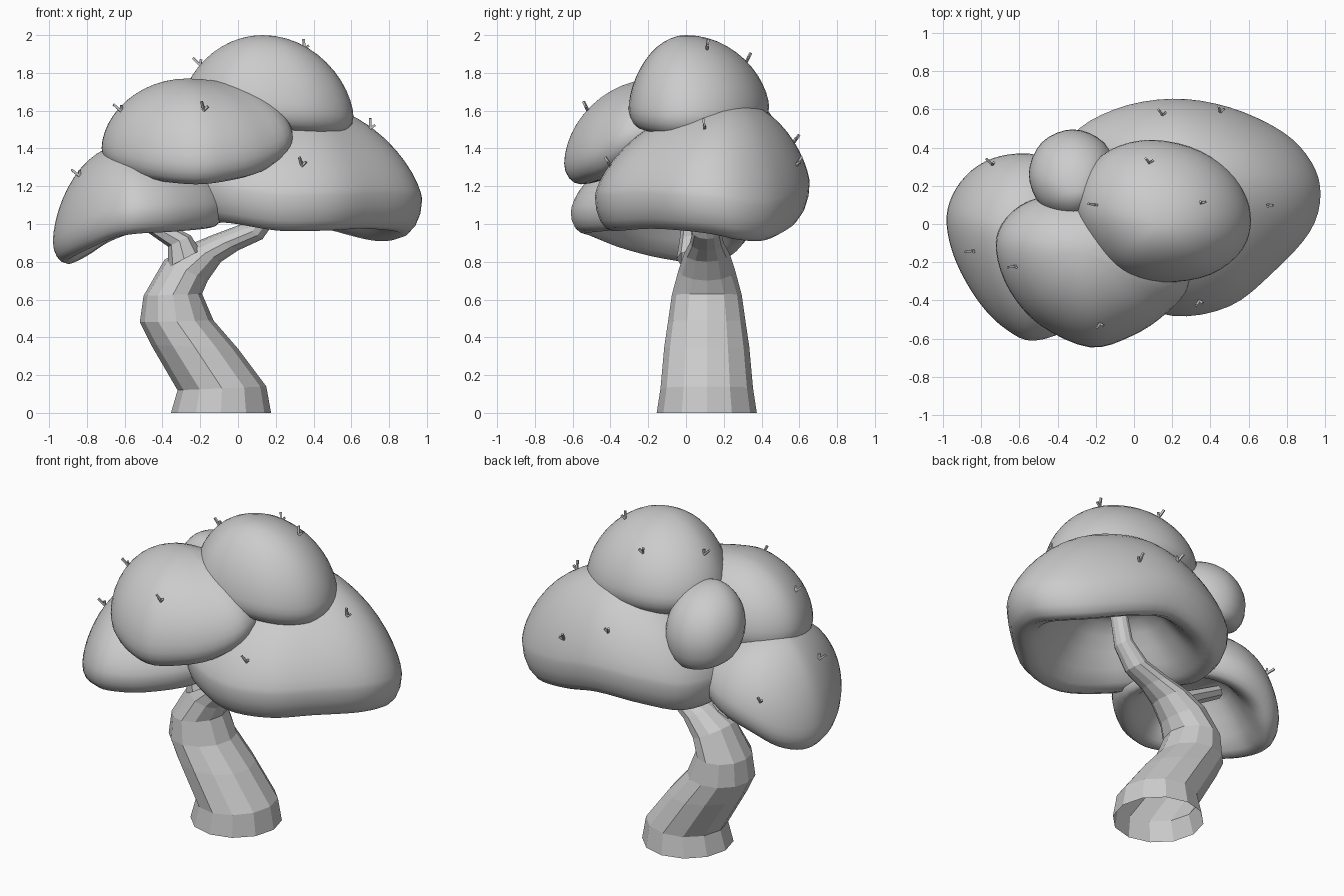
import bpy, bmesh, math
from mathutils import Vector
from mathutils.bvhtree import BVHTree

if "Cube" in bpy.data.objects:
    bpy.data.objects.remove(bpy.data.objects["Cube"])


def finish(bm, name, smooth):
    bmesh.ops.recalc_face_normals(bm, faces=bm.faces)
    me = bpy.data.meshes.new(name)
    bm.to_mesh(me)
    for p in me.polygons:
        p.use_smooth = smooth
    ob = bpy.data.objects.new(name, me)
    bpy.context.collection.objects.link(ob)
    return ob


def bridge(bm, rings):
    n = len(rings[0])
    for a, b in zip(rings, rings[1:]):
        for i in range(n):
            j = (i + 1) % n
            bm.faces.new((a[i], a[j], b[j], b[i]))


def closed_curve(pts, per):
    # Catmull-Rom loop through the rim points
    pts = [Vector(p) for p in pts]
    n, out = len(pts), []
    for i in range(n):
        a, b, c, d = (pts[(i + k) % n] for k in (-1, 0, 1, 2))
        for k in range(per):
            t = k / per
            out.append(0.5 * (2 * b + (c - a) * t + (2 * a - 5 * b + 4 * c - d) * t ** 2
                              + (3 * b - a - 3 * c + d) * t ** 3))
    return out


def blob(name, apex, under, rim, drop, power=1.0, lip=0.13):
    # cap: dome from apex to rim, rolled lip, then a (hollow) underside
    rim = closed_curve(rim, 4)
    apex, under = Vector(apex), Vector(under)
    bm = bmesh.new()
    rings = []
    for k in range(1, 13):
        f = k / 12 * math.pi / 2
        s, c = math.sin(f), max(0, math.cos(f)) ** power
        rings.append([bm.verts.new((apex.x + (p.x - apex.x) * s, apex.y + (p.y - apex.y) * s,
                                    p.z + (apex.z - p.z) * c)) for p in rim])
    low = [(1 - lip * (1 - math.cos(a)), math.sin(a), 0)
           for a in (math.radians(d) for d in (22, 45, 67, 90))]
    for k in range(1, 8):
        t = k / 8
        u = min(1, t * 1.4)
        low.append(((1 - lip) * (1 - t), 1, u * u * (3 - 2 * u)))
    for s, dn, mix in low:
        rings.append([bm.verts.new((under.x + (p.x - under.x) * s, under.y + (p.y - under.y) * s,
                                    (p.z - drop * dn) * (1 - mix) + under.z * mix)) for p in rim])
    bridge(bm, rings)
    top, bot = bm.verts.new(apex), bm.verts.new(under)
    n = len(rim)
    for i in range(n):
        j = (i + 1) % n
        bm.faces.new((top, rings[0][j], rings[0][i]))
        bm.faces.new((bot, rings[-1][i], rings[-1][j]))
    finish(bm, name, True)
    tree = BVHTree.FromBMesh(bm)
    bm.free()
    return tree


def limb(name, sections, y, sides):
    # each section: left edge x,z, right edge x,z, half depth
    bm = bmesh.new()
    rings = []
    for lx, lz, rx, rz, d in sections:
        mid, half = Vector(((lx + rx) / 2, y, (lz + rz) / 2)), Vector(((rx - lx) / 2, 0, (rz - lz) / 2))
        rings.append([bm.verts.new(mid + half * math.cos(a) + Vector((0, d * math.sin(a), 0)))
                      for a in (2 * math.pi * i / sides for i in range(sides))])
    bridge(bm, rings)
    bm.faces.new(rings[-1])
    finish(bm, name, False)
    bm.free()


# Trunk and the two branches
limb("trunk", [(-.355, 0, .175, 0, .265), (-.32, .12, .15, .14, .245), (-.46, .36, .0, .34, .225),
               (-.52, .48, -.13, .49, .205), (-.50, .62, -.19, .63, .185), (-.39, .81, -.16, .70, .15),
               (-.26, .89, -.09, .80, .12), (-.14, .94, .0, .86, .09), (.02, 1.0, .13, .92, .075),
               (.12, 1.1, .22, 1.05, .06), (.17, 1.32, .27, 1.32, .05)], .11, 12)
limb("left_branch", [(-.37, .77, -.2, .86, .08), (-.37, .88, -.25, .94, .065),
                     (-.47, .95, -.41, 1.02, .055), (-.62, 1.04, -.58, 1.11, .045)], .03, 8)

# Foliage masses
right = blob("foliage_right", (.3, .25, 1.65), (.25, .12, 1.3),
             [(.975, .15, 1.13), (.93, .32, 1.1), (.78, .48, 1.1), (.5, .61, 1.16), (.2, .655, 1.22),
              (-.1, .6, 1.2), (-.33, .45, 1.16), (-.4, .15, 1.16), (-.27, -.12, 1.19),
              (-.1, -.36, 1.19), (.2, -.48, 1.15), (.5, -.43, 1.15), (.73, -.25, 1.16),
              (.92, -.04, 1.15)], .185, 1.38, .16)
left = blob("foliage_left", (-.6, -.05, 1.42), (-.52, -.1, 1.18),
            [(-.98, 0, .91), (-.95, .15, .9), (-.85, .28, .94), (-.7, .355, 1.02), (-.5, .36, 1.08),
             (-.3, .25, 1.12), (-.13, .0, 1.11), (-.08, -.27, 1.09), (-.3, -.52, 1.07),
             (-.52, -.61, 1.06), (-.67, -.55, 1.04), (-.81, -.41, .99), (-.93, -.2, .94)], .11, 1.2, .15)
front = blob("foliage_front", (-.27, -.15, 1.77), (-.2, -.2, 1.27),
             [(-.72, -.15, 1.4), (-.65, -.35, 1.37), (-.49, -.53, 1.34), (-.23, -.645, 1.32),
              (-.01, -.585, 1.34), (.17, -.465, 1.38), (.29, -.3, 1.46), (.22, -.02, 1.5),
              (0, .13, 1.45), (-.3, .17, 1.42), (-.55, .12, 1.41), (-.69, 0, 1.4)], .11, 1.1, .2)
top = blob("foliage_top", (.13, 0, 2.0), (.15, .06, 1.5),
           [(.61, .05, 1.57), (.53, .24, 1.58), (.35, .38, 1.6), (.1, .44, 1.62), (-.12, .39, 1.62),
            (-.26, .25, 1.62), (-.3, .07, 1.62), (-.22, -.12, 1.62), (-.07, -.26, 1.62),
            (.15, -.305, 1.61), (.4, -.265, 1.59), (.57, -.13, 1.57)], .1, 1.2, .2)
ring = [2 * math.pi * k / 8 for k in range(8)]
blob("foliage_back", (-.3, .17, 1.73), (-.32, .25, 1.27),
     [(-.32 + .23 * math.cos(a), .26 + .235 * math.sin(a), 1.47 - .05 * math.sin(a)) for a in ring],
     .15, 1.0, .3)

# Little forked sprigs on the foliage
bm = bmesh.new()
for tree, spots in ((top, [(-.2, .1), (.35, .11), (.08, .32)]),
                    (front, [(-.62, -.22), (-.18, -.52)]),
                    (right, [(.34, -.4), (.7, .1), (.15, .57), (.45, .585)]),
                    (left, [(-.84, -.14), (-.74, .31)])):
    for x, y in spots:
        hit, nor, _, _ = tree.ray_cast(Vector((x, y, 3)), Vector((0, 0, -1)))
        if hit is None:
            continue
        up = (nor + Vector((0, 0, .8))).normalized()
        side = up.cross(Vector((0, 1, .3))).normalized()
        for lean, length in ((.35, .06), (-.7, .035)):
            q = (up + side * lean).normalized().to_track_quat('Z', 'Y')
            for v in bmesh.ops.create_cube(bm, size=1)["verts"]:
                c = v.co
                v.co = hit + q @ Vector((c.x * .012, c.y * .012, (c.z + .4) * length))
finish(bm, "sprigs", False)
bm.free()
